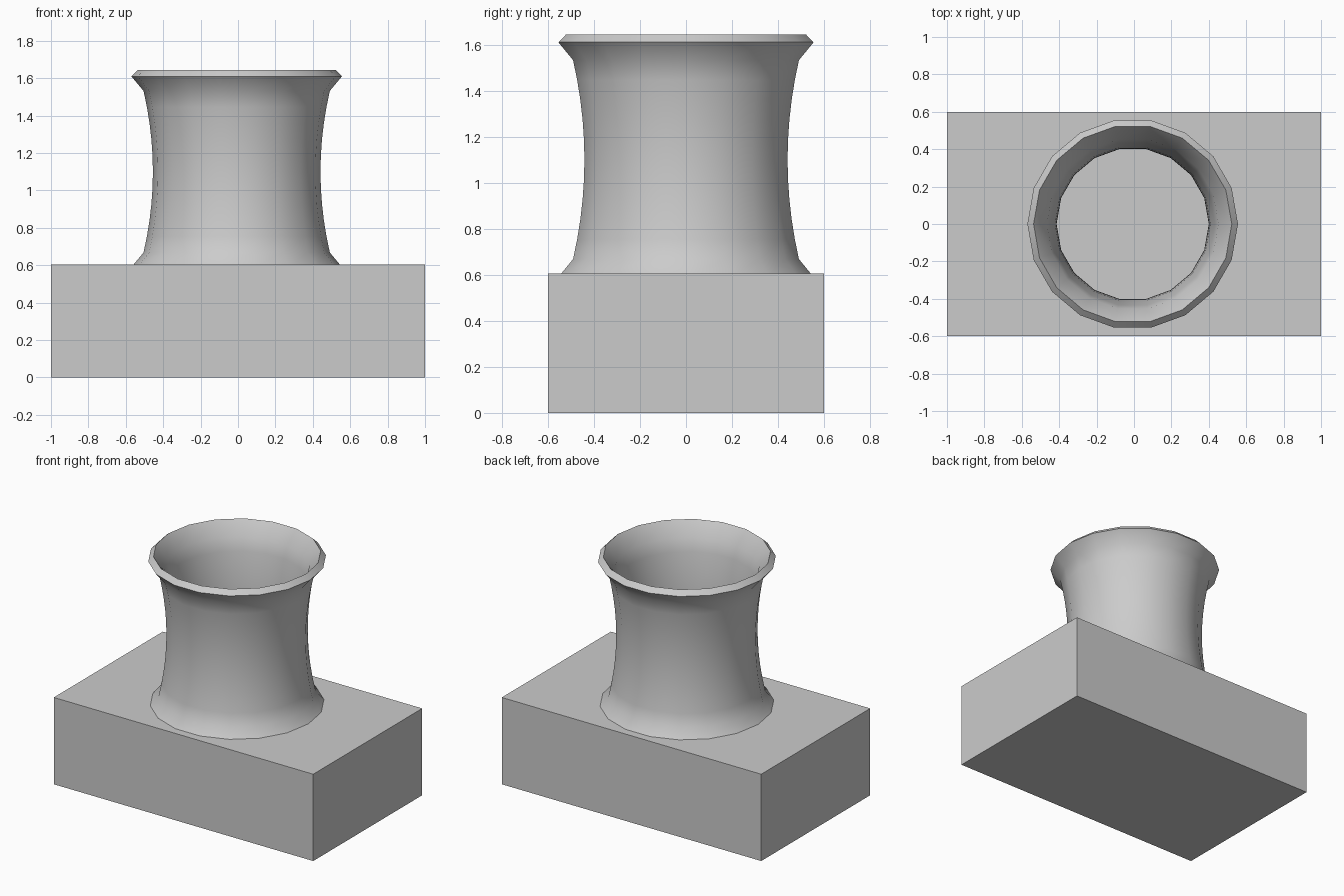
import bpy, bmesh, math

if "Cube" in bpy.data.objects:
    bpy.data.objects.remove(bpy.data.objects["Cube"])

SIDES = 18
CX, CZ = -0.007, 1.1   # tube centre


def make_object(name, bm):
    bmesh.ops.recalc_face_normals(bm, faces=bm.faces)
    mesh = bpy.data.meshes.new(name)
    bm.to_mesh(mesh)
    bm.free()
    ob = bpy.data.objects.new(name, mesh)
    bpy.context.collection.objects.link(ob)
    return ob


# base block
bm = bmesh.new()
bmesh.ops.create_cube(bm, size=1)
for v in bm.verts:
    v.co = (v.co.x * 2, v.co.y * 1.2, (v.co.z + 0.5) * 0.605)
make_object("base_block", bm)


# waisted tube: flared lip, shallow curve, flared foot
def wall(waist, knee_r, knee_h, lip_r, lip_h):
    steps = 10
    pts = [(lip_r, -lip_h)]
    for i in range(steps + 1):
        t = -1 + 2 * i / steps
        pts.append((waist + (knee_r - waist) * t * t, knee_h * t))
    return pts + [(lip_r, lip_h)]


outer = wall(0.448, 0.498, 0.432, 0.563, 0.51)
inner = wall(0.407, 0.459, 0.446, 0.53, 0.543)
profile = outer + inner[::-1]

bm = bmesh.new()
rings = []
for r, h in profile:
    rings.append([bm.verts.new((CX + r * math.cos(2 * math.pi * k / SIDES),
                                r * math.sin(2 * math.pi * k / SIDES), CZ + h))
                  for k in range(SIDES)])
for i, a in enumerate(rings):
    b = rings[(i + 1) % len(rings)]
    for k in range(SIDES):
        n = (k + 1) % SIDES
        bm.faces.new((a[k], a[n], b[n], b[k]))
tube = make_object("flared_tube", bm)

bpy.context.view_layer.objects.active = tube
tube.select_set(True)
bpy.ops.object.shade_smooth_by_angle(angle=math.radians(40))
